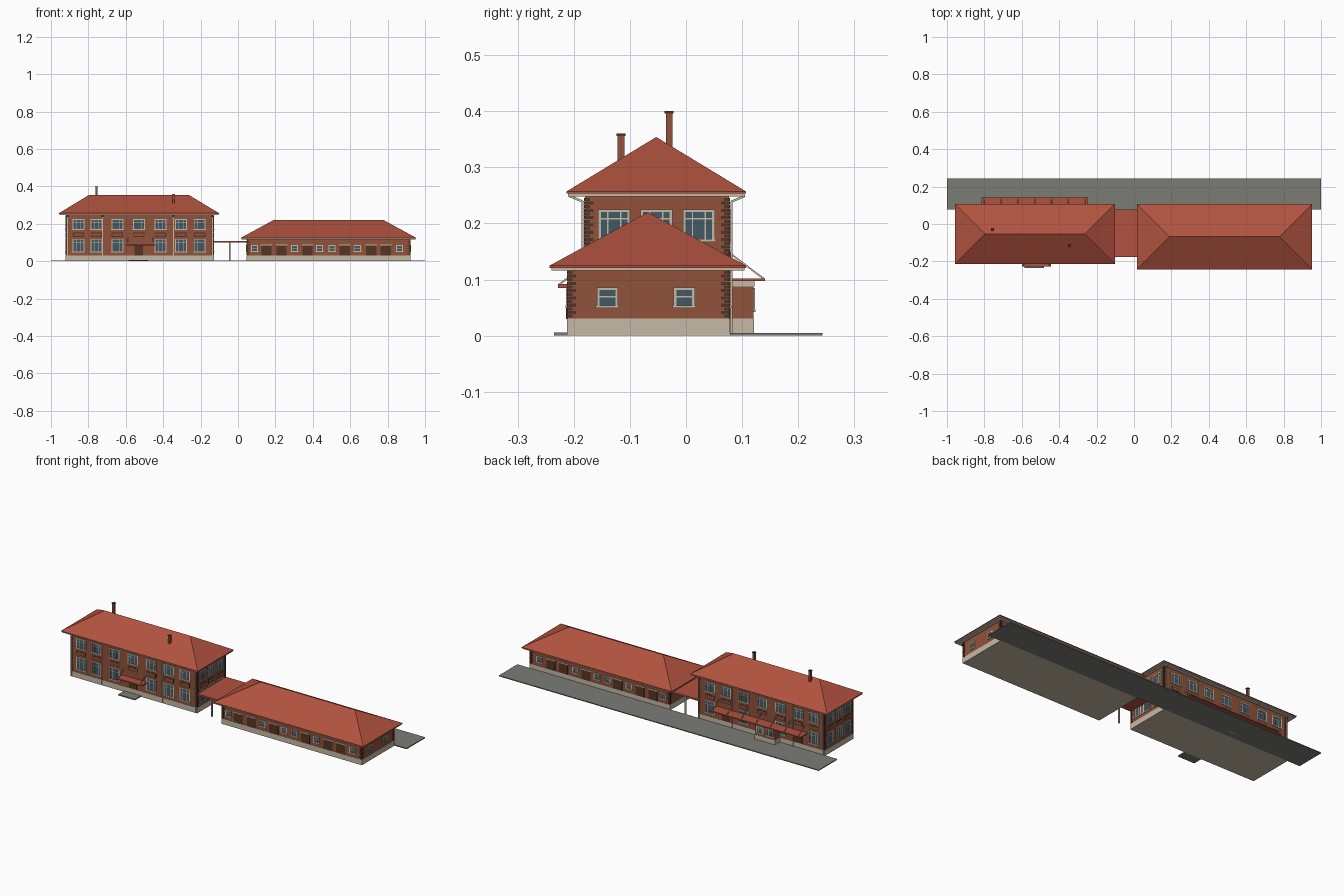
import bpy, bmesh
from mathutils import Vector

cube = bpy.data.objects.get("Cube")
if cube:
    bpy.data.objects.remove(cube, do_unlink=True)


def material(name, *rgb):
    m = bpy.data.materials.new(name)
    m.use_nodes = True
    m.diffuse_color = (*rgb, 1)
    m.node_tree.nodes["Principled BSDF"].inputs["Base Color"].default_value = (*rgb, 1)
    return m


ROOF = material("roof red", .44, .085, .05)
BRICK = material("brick", .28, .085, .042)
STONE = material("pale stone", .56, .49, .38)
DARK = material("dark brick", .085, .034, .022)
GLASS = material("glass", .055, .098, .13)
DOOR = material("door brown", .09, .035, .018)
GREY = material("paving grey", .2, .2, .18)


class Part:
    """Collects boxes and bars into one object."""

    def __init__(self, name, mat):
        self.name, self.mat, self.bm = name, mat, bmesh.new()

    def box(self, x0, x1, y0, y1, z0, z1):
        vs = bmesh.ops.create_cube(self.bm, size=1)["verts"]
        for v in vs:
            v.co = ((x0 + x1) / 2 + v.co.x * (x1 - x0),
                    (y0 + y1) / 2 + v.co.y * (y1 - y0),
                    (z0 + z1) / 2 + v.co.z * (z1 - z0))

    def bar(self, a, b, t):
        a, b = Vector(a), Vector(b)
        turn = (b - a).to_track_quat('Z', 'Y')
        for v in bmesh.ops.create_cube(self.bm, size=1)["verts"]:
            v.co = (a + b) / 2 + turn @ Vector((v.co.x * t, v.co.y * t, v.co.z * (b - a).length))

    def hip(self, x0, x1, y0, y1, z0, z1):
        h, ym = (y1 - y0) / 2, (y0 + y1) / 2
        c = [self.bm.verts.new(p) for p in (
            (x0, y0, z0), (x1, y0, z0), (x1, y1, z0), (x0, y1, z0),
            (x0 + h, ym, z1), (x1 - h, ym, z1))]
        for f in ((0, 1, 5, 4), (1, 2, 5), (2, 3, 4, 5), (3, 0, 4), (3, 2, 1, 0)):
            self.bm.faces.new([c[i] for i in f])

    def done(self):
        bmesh.ops.recalc_face_normals(self.bm, faces=self.bm.faces)
        me = bpy.data.meshes.new(self.name)
        self.bm.to_mesh(me)
        self.bm.free()
        me.materials.append(self.mat)
        bpy.context.collection.objects.link(bpy.data.objects.new(self.name, me))


class Building:
    """Hipped block whose facades carry plates."""

    def __init__(self, name, x0, x1, y0, y1, top):
        self.lim = (x0, x1, y0, y1)
        self.name, self.top = name, top
        self.parts = {k: Part(name + "_" + k, m) for k, m in dict(
            walls=BRICK, plinth=STONE, quoins=DARK, frames=STONE, panes=GLASS,
            doors=DOOR, panel_borders=DARK, panels=BRICK, eaves=STONE, roof=ROOF,
            downpipes=STONE).items()}
        self.parts["walls"].box(x0, x1, y0, y1, .03, top)
        e = .0015
        self.parts["plinth"].box(x0 - e, x1 + e, y0 - e, y1 + e, 0, .031)
        # alternating corner blocks
        n = int((top - .032) / .0065)
        for i in range(n):
            w, z = (.015 if i % 2 else .009), .032 + i * .0065
            for cx, sx in ((x0, 1), (x1, -1)):
                for cy, sy in ((y0, 1), (y1, -1)):
                    xs = sorted((cx - sx * .0015, cx + sx * w))
                    ys = sorted((cy - sy * .0015, cy + sy * w))
                    self.parts["quoins"].box(*xs, *ys, z, z + .0055)

    def plate(self, kind, side, u, w, z0, z1, d):
        x0, x1, y0, y1 = self.lim
        a, b, p = u - w / 2, u + w / 2, self.parts[kind]
        if side == "front":
            p.box(a, b, y0 - d, y0 + .001, z0, z1)
        elif side == "back":
            p.box(a, b, y1 - .001, y1 + d, z0, z1)
        elif side == "left":
            p.box(x1 - .001, x1 + d, a, b, z0, z1)
        else:
            p.box(x0 - d, x0 + .001, a, b, z0, z1)

    def window(self, side, u, w, z0, z1, tall=True):
        t = .005
        self.plate("panes", side, u, w - t, z0 + t / 2, z1 - t / 2, .0012)
        for s in (-1, 1):
            self.plate("frames", side, u + s * (w - t) / 2, t, z0, z1, .003)
            if tall:
                self.plate("frames", side, u + s * w * .2, .0025, z0, z1, .002)
        self.plate("frames", side, u, w, z1 - t, z1, .003)
        self.plate("frames", side, u, w + .004, z0 - .001, z0 + .004, .004)
        zm = z0 + (z1 - z0) * (.68 if tall else .5)
        self.plate("frames", side, u, w, zm, zm + .0025, .002)

    def door(self, side, u, w, z0, z1):
        self.plate("doors", side, u, w, z0, z1, .0025)
        self.plate("frames", side, u, w + .006, z1, z1 + .006, .003)

    def cover(self, x0, x1, y0, y1, z, ridge):
        e = .003
        self.parts["eaves"].box(x0 + e, x1 - e, y0 + e, y1 - e, z - .009, z - .003)
        self.parts["roof"].box(x0, x1, y0, y1, z - .004, z)
        self.parts["roof"].hip(x0, x1, y0, y1, z, ridge)

    def downpipe(self, x, side):
        y, s = (self.lim[2], -1) if side == "front" else (self.lim[3], 1)
        p = self.parts["downpipes"]
        p.bar((x, y + s * .028, self.top), (x, y + s * .004, self.top - .01), .004)
        p.bar((x, y + s * .004, self.top - .009), (x, y + s * .004, .005), .004)

    def done(self):
        for p in self.parts.values():
            if len(p.bm.verts):
                p.done()


# Two-storey block
main = Building("main_house", -.92, -.13, -.18, .077, .249)
main.cover(-.957, -.102, -.213, .107, .257, .354)
for side in ("front", "back"):
    for i, x in enumerate((-.853, -.757, -.645, -.53, -.415, -.305, -.205)):
        main.window(side, x, .063, .168, .225)
        main.plate("panel_borders", side, x, .06, .13, .154, .001)
        main.plate("panels", side, x, .05, .135, .149, .002)
        if i == 3:
            main.door(side, x, .046, .031, .085)
        elif side == "back" and i in (1, 5):
            main.door(side, x, .05, .031, .09)
        else:
            main.window(side, x, .063, .048, .12)
    for x in (-.912, -.725, -.345, -.137):
        main.downpipe(x, side)
for side in ("left", "right"):
    for y in (-.128, -.053, .023):
        main.window(side, y, .057, .168, .225)
        main.plate("panel_borders", side, y, .054, .13, .154, .001)
        main.plate("panels", side, y, .044, .135, .149, .002)
        main.window(side, y, .057, .048, .12)
main.done()

# Single-storey block
low = Building("low_house", .047, .922, -.211, .077, .118)
low.cover(.015, .953, -.243, .107, .125, .22)
for side in ("front", "back"):
    for x in (.088, .302, .436, .503, .638, .863):
        low.window(side, x, .038, .05, .086, False)
    for x in (.152, .233, .372, .57, .712, .79):
        low.door(side, x, .055, .03, .084)
for side in ("left", "right"):
    for y in (-.14, -.003):
        low.window(side, y, .038, .05, .086, False)
low.done()

# Chimneys
stacks, caps = Part("chimneys", BRICK), Part("chimney_caps", DARK)
for x, y, z in ((-.756, -.03, .4), (-.345, -.116, .36)):
    stacks.box(x - .006, x + .006, y - .006, y + .006, .25, z - .003)
    caps.box(x - .008, x + .008, y - .008, y + .008, z - .004, z)
stacks.done()
caps.done()

# Platform and doorstep
paving = Part("platform", GREY)
paving.box(-1, 1, .078, .243, 0, .005)
paving.box(-.585, -.48, -.235, -.18, 0, .006)
paving.done()

# Flat canopies: passage, platform side and front door
canopy = Part("canopies", ROOF)
canopy.box(-.132, .049, -.177, .077, .099, .108)
canopy.box(-.815, -.247, .075, .141, .097, .102)
canopy.box(-.6, -.443, -.228, -.178, .085, .092)
canopy.done()

# Tie rods and passage posts
rods, posts = Part("canopy_rods", STONE), Part("passage_posts", STONE)
for i in range(7):
    x = -.8 + i * .0897
    rods.bar((x, .077, .148), (x, .139, .101), .003)
for x in (-.59, -.453):
    rods.bar((x, -.18, .127), (x, -.226, .091), .003)
for y in (-.168, .068):
    posts.box(-.049, -.041, y - .004, y + .004, 0, .1)
rods.done()
posts.done()

# Projecting bay on the platform side
bay = Building("bay", -.64, -.515, .07, .12, .09)
bay.parts["eaves"].box(-.642, -.513, .07, .122, .088, .097)
for x in (-.608, -.547):
    bay.window("back", x, .045, .043, .085)
bay.parts["quoins"].bm.clear()
bay.done()
